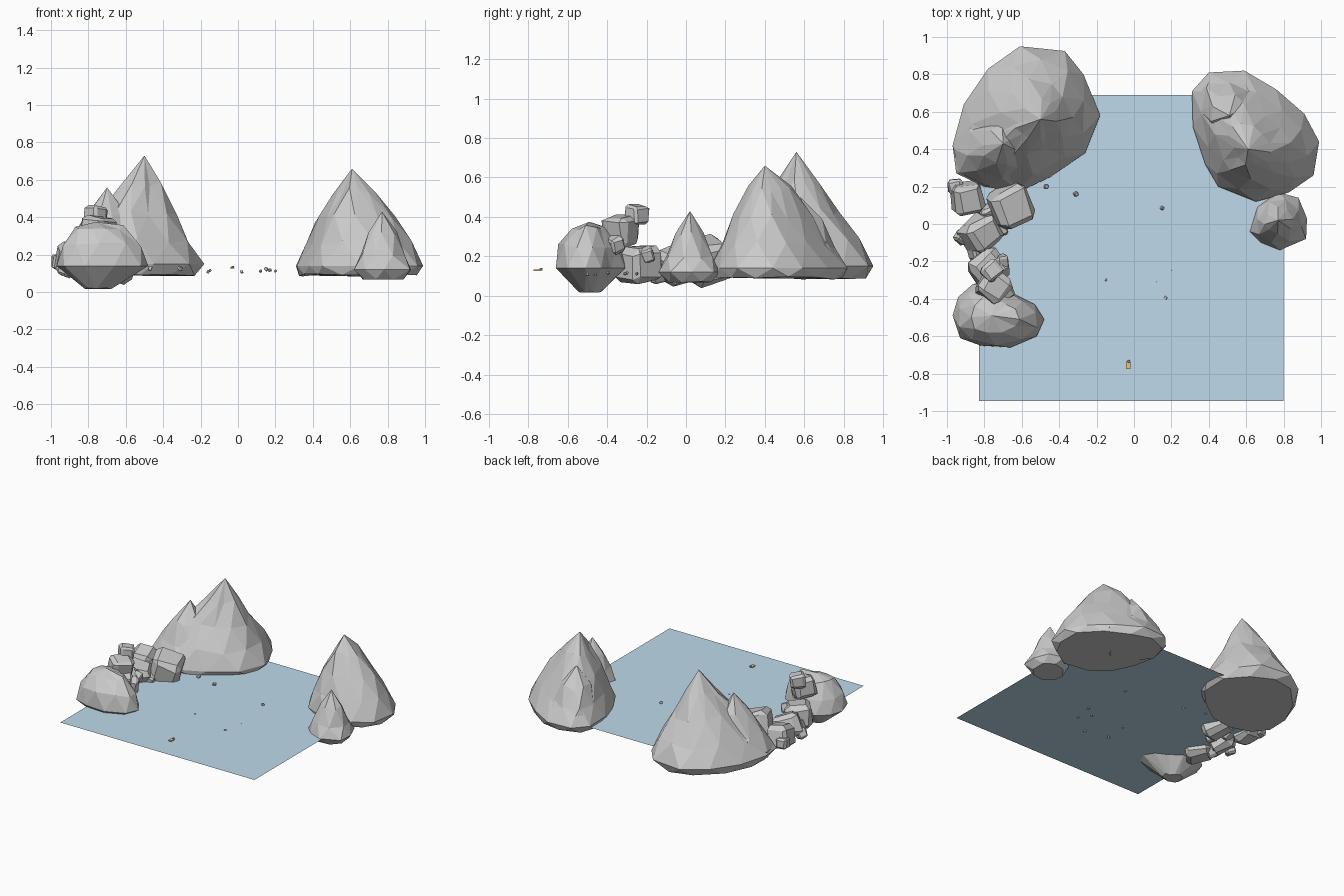
import bpy, bmesh, random
from math import radians
from mathutils import Vector, Euler

random.seed(4)
WATER_Z = 0.12


def finish(bm, name, color=None):
    bmesh.ops.recalc_face_normals(bm, faces=bm.faces)
    mesh = bpy.data.meshes.new(name)
    bm.to_mesh(mesh)
    bm.free()
    obj = bpy.data.objects.new(name, mesh)
    bpy.context.collection.objects.link(obj)
    if color:
        mat = bpy.data.materials.new(name + "_colour")
        mat.diffuse_color = color
        mesh.materials.append(mat)
    return obj


def faceted_rock(name, outline, peak, levels, jitter=0.012):
    """Outline scaled toward the peak at each (z, scale) level; odd rings turned half a step."""
    bm = bmesh.new()
    n = len(outline)
    c = Vector(peak[:2])
    rings = []
    for k, (z, s) in enumerate(levels):
        ring = []
        for i in range(n):
            p = Vector(outline[i])
            if k % 2 == 0:
                p = (p + Vector(outline[(i + 1) % n])) / 2
            q = c + (p - c) * s
            j = jitter if k != 1 else 0
            r = [random.uniform(-j, j) for _ in range(3)]
            ring.append(bm.verts.new((q.x + r[0], q.y + r[1], z + r[2] * (0.6 if k == 0 else 1.6))))
        rings.append(ring)
    for k in range(len(rings) - 1):
        a, b = rings[k], rings[k + 1]
        for i in range(n):
            j = (i + 1) % n
            if k % 2 == 0:      # lower ring is the half-step one
                bm.faces.new((a[i], b[j], b[i]))
                bm.faces.new((a[i], a[j], b[j]))
            else:
                bm.faces.new((a[i], a[j], b[i]))
                bm.faces.new((a[j], b[j], b[i]))
    bm.faces.new(rings[0][::-1])
    tip = bm.verts.new(peak)
    for i in range(n):
        bm.faces.new((rings[-1][i], rings[-1][(i + 1) % n], tip))
    return finish(bm, name)


def block_rock(name, loc, size, rot, jitter=0.06):
    """Chamfered, slightly irregular block."""
    bm = bmesh.new()
    bmesh.ops.create_cube(bm, size=1)
    bmesh.ops.bevel(bm, geom=bm.edges[:], offset=0.17, segments=1, affect='EDGES')
    m = Euler([radians(a) for a in rot]).to_matrix()
    for v in bm.verts:
        p = v.co + Vector([random.uniform(-jitter, jitter) for _ in range(3)])
        v.co = m @ (p * size) + Vector(loc)
    return finish(bm, name)


# Water sheet
bm = bmesh.new()
bm.faces.new([bm.verts.new((x, y, WATER_Z)) for x, y in
              ((-0.83, -0.945), (0.80, -0.945), (0.80, 0.69), (-0.83, 0.69))])
finish(bm, "water", (0.52, 0.70, 0.83, 0.8))

# Left mountain with its lower summit
faceted_rock("left_mountain",
             [(-0.97, 0.42), (-0.91, 0.64), (-0.78, 0.83), (-0.61, 0.95), (-0.37, 0.925),
              (-0.27, 0.80), (-0.18, 0.58), (-0.26, 0.38), (-0.45, 0.25), (-0.62, 0.17),
              (-0.80, 0.20), (-0.95, 0.27)],
             (-0.50, 0.56, 0.73),
             [(0.09, 0.93), (0.15, 1.0), (0.28, 0.82), (0.43, 0.52), (0.58, 0.27)])
faceted_rock("left_mountain_low_peak",
             [(-0.97, 0.40), (-0.88, 0.60), (-0.70, 0.66), (-0.52, 0.55), (-0.48, 0.32),
              (-0.62, 0.18), (-0.80, 0.20), (-0.94, 0.27)],
             (-0.70, 0.43, 0.56),
             [(0.10, 0.90), (0.17, 0.98), (0.29, 0.78), (0.42, 0.42)])

# Right mountain with its lower summit
faceted_rock("right_mountain",
             [(0.31, 0.71), (0.40, 0.81), (0.59, 0.82), (0.76, 0.72), (0.91, 0.59),
              (0.99, 0.44), (0.96, 0.26), (0.83, 0.17), (0.65, 0.12), (0.45, 0.20),
              (0.38, 0.32), (0.315, 0.52)],
             (0.61, 0.40, 0.66),
             [(0.09, 0.97), (0.14, 1.0), (0.26, 0.85), (0.40, 0.58), (0.54, 0.31)])
faceted_rock("right_mountain_low_peak",
             [(0.32, 0.70), (0.41, 0.80), (0.58, 0.81), (0.70, 0.68), (0.68, 0.45),
              (0.48, 0.38), (0.34, 0.50)],
             (0.51, 0.58, 0.50),
             [(0.09, 0.93), (0.15, 0.98), (0.25, 0.80), (0.37, 0.50)])

# Small pointed rock beside the right mountain
faceted_rock("pointed_rock",
             [(0.62, -0.04), (0.66, 0.09), (0.77, 0.17), (0.88, 0.14), (0.925, 0.03),
              (0.92, -0.08), (0.78, -0.14), (0.68, -0.10)],
             (0.77, 0.02, 0.43),
             [(0.07, 0.80), (0.12, 1.0), (0.20, 0.82), (0.31, 0.48)], 0.008)

# Big boulder at the front left
faceted_rock("front_boulder",
             [(-0.97, -0.49), (-0.93, -0.61), (-0.82, -0.65), (-0.66, -0.66), (-0.52, -0.60),
              (-0.48, -0.51), (-0.53, -0.43), (-0.63, -0.38), (-0.72, -0.31), (-0.86, -0.32),
              (-0.94, -0.39)],
             (-0.76, -0.49, 0.375),
             [(0.02, 0.32), (0.14, 1.0), (0.25, 0.93), (0.345, 0.55)], 0.008)

# Chain of blocky rocks joining boulder and mountain: x, y, z, size, tilt
blocks = [(-0.78, -0.24, 0.16, 0.18, (4, 5, 40)), (-0.75, -0.33, 0.33, 0.15, (8, 4, 55)),
          (-0.76, -0.25, 0.41, 0.10, (0, 4, 40)), (-0.82, -0.05, 0.16, 0.17, (18, 20, 35)),
          (-0.72, -0.03, 0.13, 0.07, (10, 25, 20)), (-0.89, 0.14, 0.17, 0.16, (12, 8, 10)),
          (-0.955, 0.20, 0.16, 0.08, (5, 0, 10)), (-0.78, 0.06, 0.14, 0.08, (30, 10, 30)),
          (-0.92, -0.07, 0.12, 0.07, (20, 10, 60)), (-0.84, -0.14, 0.12, 0.09, (15, 30, 20)),
          (-0.71, -0.20, 0.21, 0.07, (20, 20, 10)), (-0.69, -0.36, 0.26, 0.08, (20, 10, 30)),
          (-0.66, 0.10, 0.18, 0.21, (12, 15, 25))]
for i, (x, y, z, s, rot) in enumerate(blocks):
    block_rock(f"block_rock_{i + 1}", (x, y, z), s, rot)

# Pebbles at the water surface: x, y, z, size
pebbles = [(-0.47, 0.20, 0.127, 0.022), (-0.31, 0.16, 0.127, 0.022), (0.15, 0.085, 0.123, 0.018),
           (-0.15, -0.30, 0.115, 0.013), (0.17, -0.395, 0.117, 0.016), (0.02, -0.50, 0.108, 0.015),
           (0.12, -0.31, 0.112, 0.013), (0.20, -0.25, 0.112, 0.013), (-0.16, -0.46, 0.108, 0.014)]
for i, (x, y, z, s) in enumerate(pebbles):
    block_rock(f"pebble_{i + 1}", (x, y, z), s, (20 * i, 15, 35 * i))

# Tiny raft with a bundle at its far end
bm = bmesh.new()
bmesh.ops.create_cube(bm, size=1)
for v in bm.verts:
    v.co = Vector((v.co.x * 0.025, v.co.y * 0.038, v.co.z * 0.007)) + Vector((-0.03, -0.755, 0.129))
finish(bm, "raft", (0.80, 0.55, 0.22, 1))
block_rock("raft_bundle", (-0.028, -0.735, 0.134), 0.012, (0, 0, 20))
